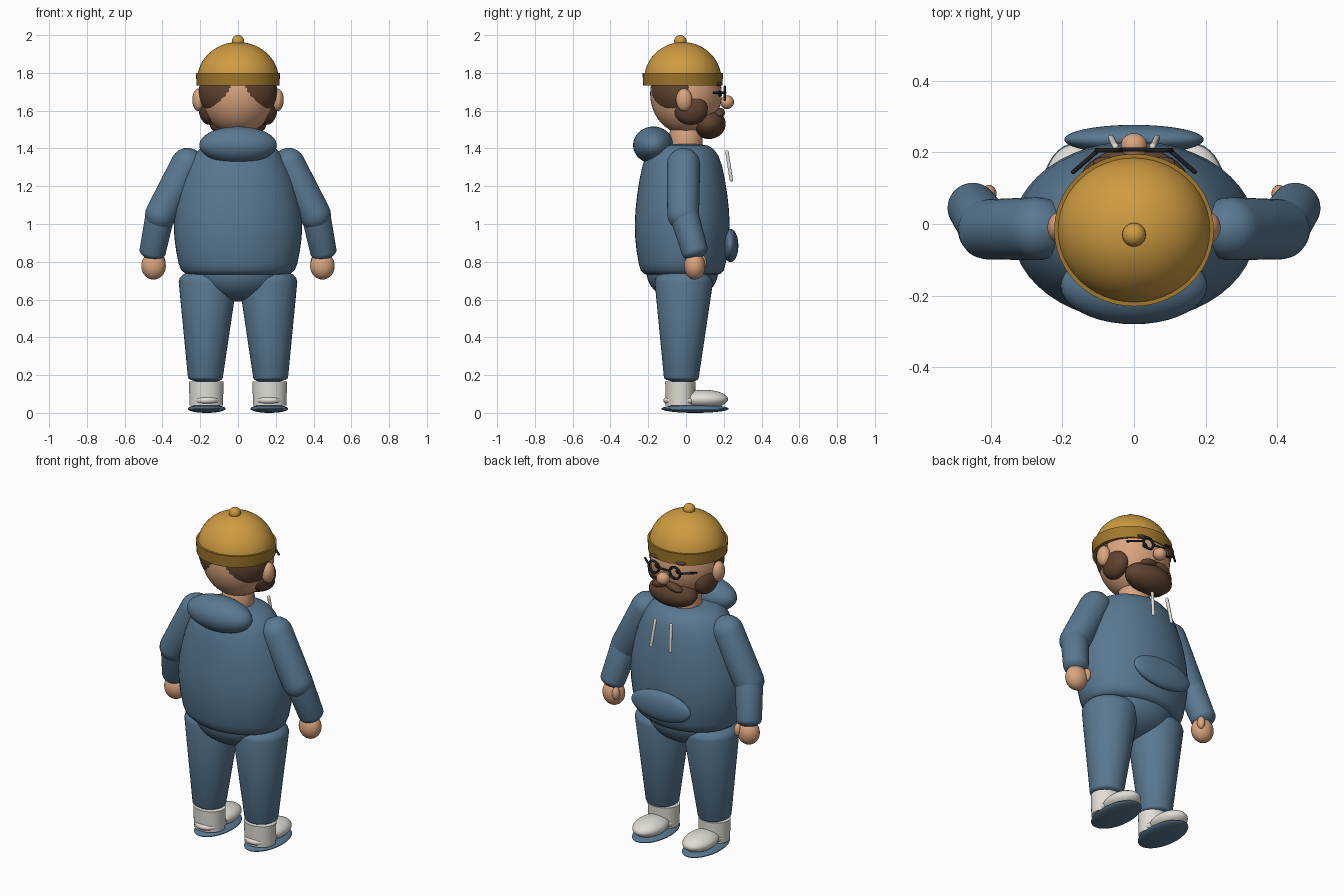
import bpy, bmesh, math
from mathutils import Vector

cube = bpy.data.objects.get("Cube")
if cube:
    bpy.data.objects.remove(cube, do_unlink=True)


def material(name, rgb):
    m = bpy.data.materials.new(name)
    m.use_nodes = True
    m.diffuse_color = (*rgb, 1)
    m.node_tree.nodes["Principled BSDF"].inputs["Base Color"].default_value = (*rgb, 1)
    return m


BLUE = material("slate blue cloth", (0.10, 0.19, 0.285))
MUSTARD = material("mustard knit", (0.62, 0.33, 0.053))
BAND = material("dark mustard knit", (0.36, 0.19, 0.025))
SKIN = material("warm skin", (0.70, 0.37, 0.21))
HAIR = material("brown hair", (0.115, 0.056, 0.03))
CREAM = material("off white", (0.76, 0.73, 0.67))
BLACK = material("black", (0.012, 0.013, 0.016))


def finish(obj, name, mat, angle=50):
    obj.name = name
    obj.data.materials.append(mat)
    bpy.ops.object.select_all(action="DESELECT")
    obj.select_set(True)
    bpy.context.view_layer.objects.active = obj
    bpy.ops.object.shade_smooth_by_angle(angle=math.radians(angle))
    return obj


def ball(name, mat, centre, radii, rot=(0, 0, 0)):
    bpy.ops.mesh.primitive_uv_sphere_add(segments=40, ring_count=24, location=centre, rotation=rot)
    obj = bpy.context.object
    obj.scale = radii
    return finish(obj, name, mat)


def loft(name, mat, rings, angle=50, n=48):
    """Stack of elliptical rings (z, rx, ry), capped at both ends."""
    bm = bmesh.new()
    loops = []
    for z, rx, ry in rings:
        loops.append([bm.verts.new((rx * math.cos(i * math.tau / n),
                                    ry * math.sin(i * math.tau / n), z)) for i in range(n)])
    for a, b in zip(loops, loops[1:]):
        for i in range(n):
            j = (i + 1) % n
            bm.faces.new((a[i], a[j], b[j], b[i]))
    bm.faces.new(loops[0][::-1])
    bm.faces.new(loops[-1])
    mesh = bpy.data.meshes.new(name)
    bm.to_mesh(mesh)
    bm.free()
    obj = bpy.data.objects.new(name, mesh)
    bpy.context.collection.objects.link(obj)
    return finish(obj, name, mat, angle)


def limb(name, mat, p0, p1, r0, r1, cap0=1.0, cap1=1.0, n=40):
    """Tapered limb from p0 to p1 with rounded ends; caps scale the end domes."""
    p0, p1 = Vector(p0), Vector(p1)
    axis = p1 - p0
    steps = [math.radians(a) for a in (88, 70, 50, 30, 14)]
    rings = [(-r0 * cap0 * math.sin(a), r0 * math.cos(a), r0 * math.cos(a)) for a in steps]
    rings += [(0, r0, r0), (axis.length, r1, r1)]
    rings += [(axis.length + r1 * cap1 * math.sin(a), r1 * math.cos(a), r1 * math.cos(a))
              for a in reversed(steps)]
    obj = loft(name, mat, rings, n=n)
    obj.location = p0
    obj.rotation_euler = axis.to_track_quat("Z", "Y").to_euler()
    return obj


# Hoodie body, hood and pouch pocket
torso = loft("hoodie_body", BLUE, [
    (0.73, 0.24, 0.17), (0.735, 0.275, 0.2), (0.755, 0.3, 0.22), (0.79, 0.314, 0.23),
    (0.86, 0.328, 0.242), (0.93, 0.337, 0.249), (1.0, 0.34, 0.251), (1.08, 0.332, 0.247),
    (1.16, 0.315, 0.238), (1.24, 0.293, 0.225), (1.31, 0.264, 0.21), (1.36, 0.236, 0.192),
    (1.395, 0.205, 0.168), (1.415, 0.165, 0.135), (1.424, 0.1, 0.085)])
torso.location.y = -0.02
ball("hood", BLUE, (0, -0.173, 1.418), (0.205, 0.107, 0.098))
ball("pouch_pocket", BLUE, (0, 0.236, 0.886), (0.195, 0.041, 0.088))

# Trousers seat
ball("trouser_seat", BLUE, (0, -0.02, 0.75), (0.25, 0.19, 0.16))

# Neck and head
limb("neck", SKIN, (0, 0.0, 1.36), (0, 0.0, 1.52), 0.09, 0.085, 0.2, 0.2)
ball("head", SKIN, (0, 0, 1.69), (0.2, 0.19, 0.215))
ball("back_hair", HAIR, (0, -0.032, 1.7), (0.208, 0.156, 0.17))
ball("beard", HAIR, (0, 0.122, 1.53), (0.15, 0.088, 0.08))
ball("nose", SKIN, (0, 0.218, 1.645), (0.037, 0.036, 0.036))

# Knitted cap with turned-up band and bobble
dome = [(0.2 * math.sin(a), math.cos(a)) for a in [math.radians(d) for d in range(0, 90, 6)] + [1.56]]
cap = loft("cap_dome", MUSTARD, [(1.763 + h, 0.216 * r, 0.205 * r) for h, r in dome])
cap.location.y = -0.017
band = loft("cap_band", BAND, [(1.732, 0.219, 0.21), (1.8, 0.223, 0.213)], 30)
band.location.y = -0.017
ball("cap_bobble", MUSTARD, (0, -0.03, 1.968), (0.033, 0.033, 0.032))

# Glasses bridge
limb("glasses_bridge", BLACK, (-0.035, 0.208, 1.695), (0.035, 0.208, 1.695), 0.006, 0.006, n=12)

for side, s in (("left", 1), ("right", -1)):
    # Face details
    ball(side + "_ear", SKIN, (s * 0.208, -0.01, 1.657), (0.034, 0.043, 0.06))
    ball(side + "_sideburn", HAIR, (s * 0.15, 0.025, 1.608), (0.058, 0.09, 0.083))
    ball(side + "_moustache", HAIR, (s * 0.045, 0.178, 1.59), (0.055, 0.028, 0.022), (0, s * 0.25, 0))
    ball(side + "_eyebrow", HAIR, (s * 0.075, 0.17, 1.742), (0.04, 0.018, 0.011))
    ball(side + "_eye", BLACK, (s * 0.07, 0.176, 1.69), (0.014, 0.011, 0.016))
    bpy.ops.mesh.primitive_torus_add(location=(s * 0.07, 0.206, 1.692), major_radius=0.034,
                                     minor_radius=0.007, major_segments=32, minor_segments=10,
                                     rotation=(math.pi / 2, 0, 0))
    finish(bpy.context.object, side + "_glasses_rim", BLACK)
    limb(side + "_glasses_temple", BLACK, (s * 0.1, 0.206, 1.695), (s * 0.17, 0.145, 1.695),
         0.006, 0.006, n=12)

    # Drawstring
    limb(side + "_drawstring", CREAM, (s * 0.052, 0.217, 1.38), (s * 0.064, 0.24, 1.233),
         0.009, 0.009, n=14)

    # Arm and hand
    limb(side + "_upper_sleeve", BLUE, (s * 0.268, -0.013, 1.315), (s * 0.408, -0.015, 1.05), 0.088, 0.084)
    limb(side + "_lower_sleeve", BLUE, (s * 0.412, -0.01, 1.05), (s * 0.452, 0.047, 0.855),
         0.077, 0.07, 1, 0.6)
    ball(side + "_hand", SKIN, (s * 0.447, 0.046, 0.778), (0.065, 0.056, 0.072))
    ball(side + "_thumb", SKIN, (s * 0.405, 0.085, 0.795), (0.021, 0.024, 0.038))

    # Trouser leg
    limb(side + "_trouser_leg", BLUE, (s * 0.16, -0.012, 0.69), (s * 0.173, -0.025, 0.185),
         0.154, 0.092, 0.5, 0.25)

    # Shoe
    cuff = loft(side + "_shoe_ankle", CREAM, [(0.04, 0.088, 0.078), (0.165, 0.092, 0.08)])
    cuff.location = (s * 0.168, -0.03, 0)
    ball(side + "_shoe_heel", CREAM, (s * 0.166, -0.02, 0.066), (0.084, 0.1, 0.036))
    ball(side + "_shoe_toe", CREAM, (s * 0.166, 0.095, 0.072), (0.086, 0.127, 0.05))
    ball(side + "_shoe_sole", BLUE, (s * 0.166, 0.048, 0.022), (0.1, 0.178, 0.022))
